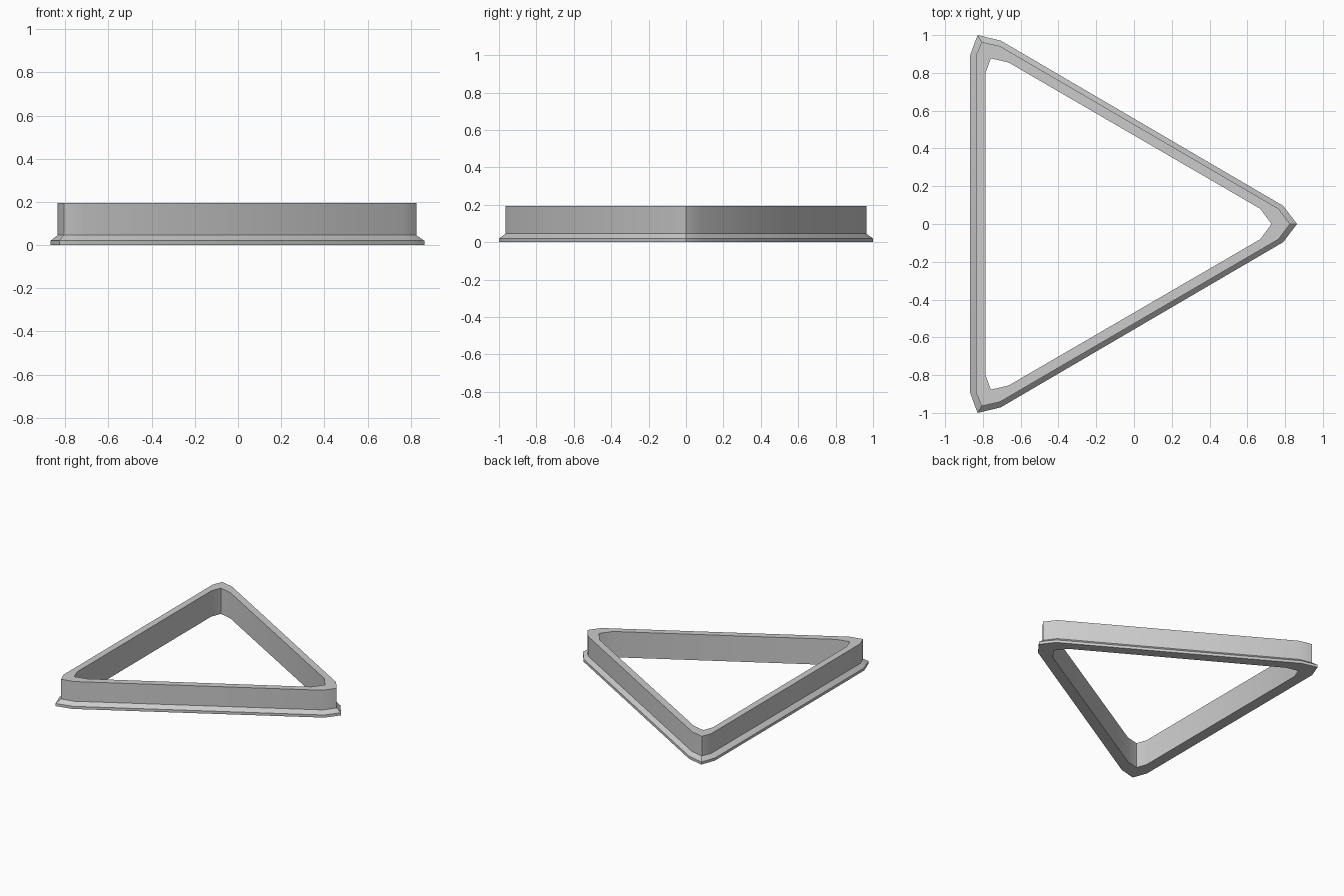
import bpy, bmesh

if "Cube" in bpy.data.objects:
    bpy.data.objects.remove(bpy.data.objects["Cube"])

# Half outlines (y >= 0): nose tip, nose shoulder, then the clipped rear corner
BASE = [(0.863, 0), (0.79, 0.096), (-0.706, 0.971), (-0.828, 1.0), (-0.868, 0.893)]
WALL = [(0.826, 0), (0.765, 0.081), (-0.71, 0.942), (-0.807, 0.964), (-0.836, 0.893)]
INNER = [(0.728, 0), (0.668, 0.081), (-0.664, 0.855), (-0.758, 0.877), (-0.786, 0.80)]


def outline(half):
    return half + [(x, -y) for x, y in reversed(half[1:])]


# Closed cross-section swept round the triangle: outer foot, bevel, wall, inner face
sections = [(BASE, 0.0), (BASE, 0.02), (WALL, 0.046), (WALL, 0.195),
            (INNER, 0.195), (INNER, 0.0)]

bm = bmesh.new()
loops = [[bm.verts.new((x, y, z)) for x, y in outline(half)] for half, z in sections]
for k, low in enumerate(loops):
    high = loops[(k + 1) % len(loops)]
    n = len(low)
    for i in range(n):
        j = (i + 1) % n
        bm.faces.new((low[i], low[j], high[j], high[i]))
bmesh.ops.recalc_face_normals(bm, faces=bm.faces)

mesh = bpy.data.meshes.new("triangle_frame")
bm.to_mesh(mesh)
bm.free()
frame = bpy.data.objects.new("triangle_frame", mesh)
bpy.context.collection.objects.link(frame)

# Smooth the gently turning walls, keep the rims crisp
bpy.context.view_layer.objects.active = frame
frame.select_set(True)
bpy.ops.object.shade_smooth_by_angle(angle=0.75)
